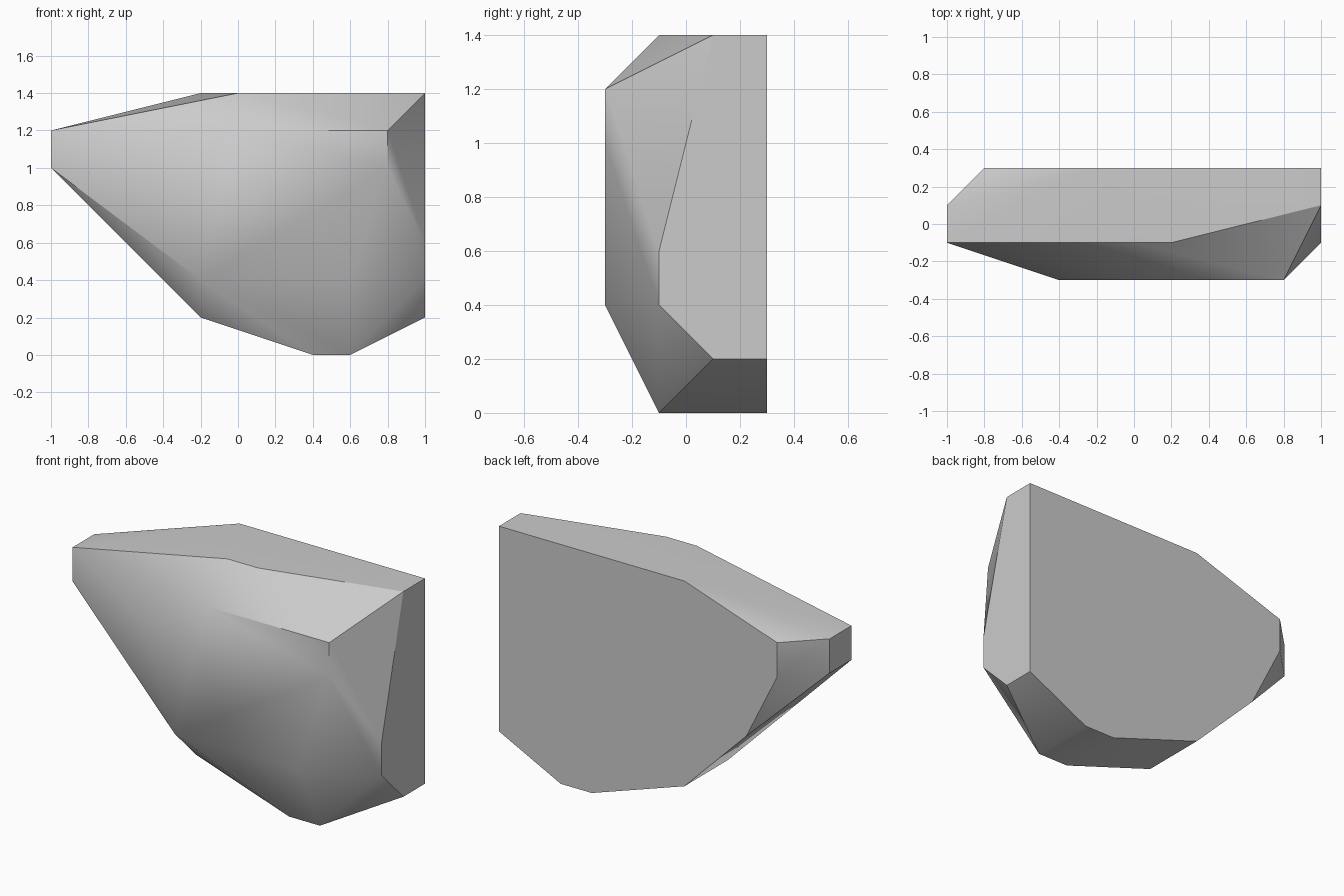
import bpy
import bmesh
import math

cube = bpy.data.objects.get("Cube")
if cube:
    bpy.data.objects.remove(cube, do_unlink=True)

# Rock outlines as (x, z) grid steps, one for each depth
GRID = 0.2
outlines = {
    0.3: [(5, 7), (-1, 7), (-4, 6), (-4, 5), (-3, 3), (-1, 1), (2, 0), (3, 0), (5, 1)],
    0.1: [(5, 7), (-5, 6), (-5, 5), (5, 1)],
    -0.1: [(0, 7), (1, 7), (5, 3), (5, 2), (3, 0), (2, 0), (-1, 1), (-5, 5), (-5, 6)],
    -0.3: [(0, 6), (4, 6), (4, 5), (3, 2), (-1, 2), (-2, 5)],
}

# Wrap the outlines in one convex boulder with merged flat facets
bm = bmesh.new()
for depth, outline in outlines.items():
    for x, z in outline:
        bm.verts.new((x * GRID, depth, z * GRID))
hull = bmesh.ops.convex_hull(bm, input=bm.verts[:])
inside = [v for v in set(hull["geom_interior"] + hull["geom_unused"])
          if isinstance(v, bmesh.types.BMVert) and not v.link_faces]
bmesh.ops.delete(bm, geom=inside, context="VERTS")
bmesh.ops.dissolve_limit(bm, angle_limit=math.radians(0.5),
                         verts=bm.verts[:], edges=bm.edges[:])
bmesh.ops.recalc_face_normals(bm, faces=bm.faces[:])

mesh = bpy.data.meshes.new("rock_slab")
bm.to_mesh(mesh)
bm.free()
rock = bpy.data.objects.new("rock_slab", mesh)
bpy.context.collection.objects.link(rock)

# Stone colour
stone = bpy.data.materials.new("grey_stone")
stone.use_nodes = True
colour = (0.6, 0.6, 0.6, 1.0)
stone.diffuse_color = colour
for node in stone.node_tree.nodes:
    if node.type == "BSDF_PRINCIPLED":
        node.inputs["Base Color"].default_value = colour
mesh.materials.append(stone)

# Soft facets, crisp ridges
bpy.ops.object.select_all(action="DESELECT")
rock.select_set(True)
bpy.context.view_layer.objects.active = rock
bpy.ops.object.shade_smooth_by_angle(angle=math.radians(30))
